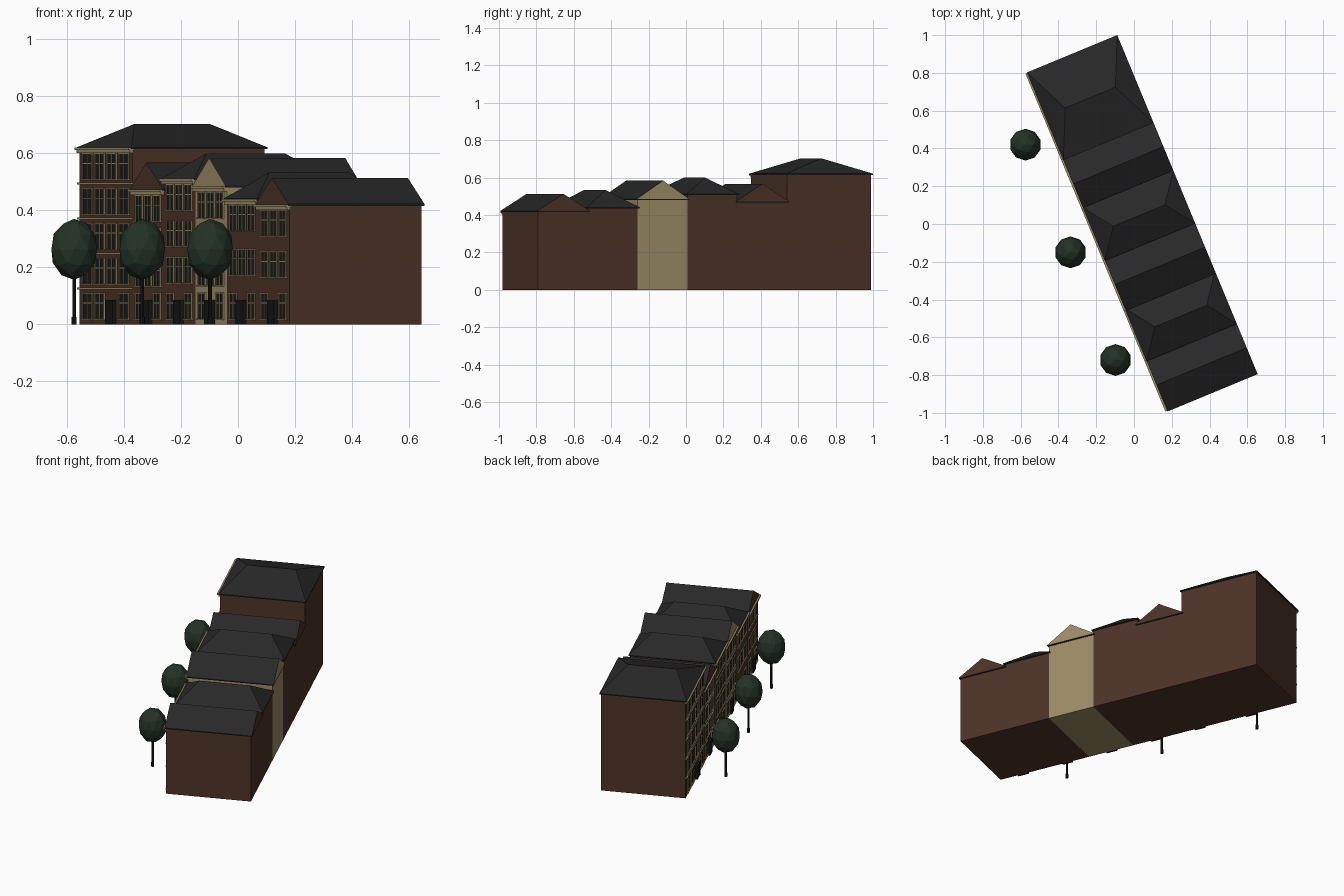
import bpy, bmesh, math
from mathutils import Matrix, Vector

cube = bpy.data.objects.get("Cube")
if cube:
    bpy.data.objects.remove(cube)


def material(name, rgb):
    m = bpy.data.materials.new(name)
    m.use_nodes = True
    m.diffuse_color = (*rgb, 1)
    m.node_tree.nodes["Principled BSDF"].inputs["Base Color"].default_value = (*rgb, 1)
    return m


BRICK = material("brown brick", (0.074, 0.033, 0.020))
CREAM = material("cream stone", (0.34, 0.27, 0.135))
SLATE = material("dark slate", (0.021, 0.021, 0.021))
GLASS = material("dark glass", (0.010, 0.011, 0.012))
DOOR = material("black door", (0.008, 0.008, 0.008))
LEAF = material("dark green leaves", (0.018, 0.032, 0.020))
BARK = material("dark bark", (0.011, 0.010, 0.009))

# The terrace is laid out along local x with its front on local y = 0
DEPTH = 0.501
TERRACE = Matrix.Translation((-0.556, 0.798, 0)) @ Matrix.Rotation(math.radians(-67.5), 4, "Z")


def finish(bm, name, mats, matrix=TERRACE):
    bmesh.ops.recalc_face_normals(bm, faces=bm.faces)
    mesh = bpy.data.meshes.new(name)
    bm.to_mesh(mesh)
    bm.free()
    for m in mats:
        mesh.materials.append(m)
    ob = bpy.data.objects.new(name, mesh)
    bpy.context.collection.objects.link(ob)
    ob.matrix_world = matrix
    return ob


def box(bm, x0, x1, y0, y1, z0, z1):
    size = Matrix.Diagonal((x1 - x0, y1 - y0, z1 - z0, 1))
    mid = Matrix.Translation(((x0 + x1) / 2, (y0 + y1) / 2, (z0 + z1) / 2))
    bmesh.ops.create_cube(bm, size=1, matrix=mid @ size)


def roof(name, x0, x1, eave, ridge, hip, wall):
    """Thin eave slab topped by a ridge running front to back."""
    over, rim = 0.008, 0.006
    a, b, c, d = x0 - over, x1 + over, -over, DEPTH + over
    bm = bmesh.new()
    rings = [[bm.verts.new((x, y, z)) for x, y in ((a, c), (b, c), (b, d), (a, d))]
             for z in (eave, eave + rim)]
    low, up = rings
    mid = (x0 + x1) / 2
    front = bm.verts.new((mid, c + hip, ridge))
    back = bm.verts.new((mid, d - hip, ridge))
    bm.faces.new(low)
    for i in range(4):
        j = (i + 1) % 4
        bm.faces.new((low[i], low[j], up[j], up[i]))
    bm.faces.new((up[1], up[2], back, front))
    bm.faces.new((up[3], up[0], front, back))
    for ends in ((up[0], up[1], front), (up[2], up[3], back)):
        f = bm.faces.new(ends)
        f.material_index = 0 if hip else 1
    finish(bm, name, [SLATE, wall])


def window(trim, glass, x, z, w, h):
    """Glass plate with side bars, mullion, transom, sill and lintel."""
    l, r, bar = x - w / 2, x + w / 2, 0.005
    box(glass, l, r, -0.002, 0.001, z, z + h)
    for cx in (l, x, r):
        box(trim, cx - bar / 2, cx + bar / 2, -0.005, 0.001, z, z + h)
    box(trim, l, r, -0.004, 0.001, z + 0.62 * h, z + 0.62 * h + 0.003)
    box(trim, l - 0.006, r + 0.006, -0.009, 0.001, z - 0.005, z)
    box(trim, l - 0.004, r + 0.004, -0.006, 0.001, z + h, z + h + 0.005)


def house(n, x0, width, eave, ridge, floors, bays, hip, wall):
    x1 = x0 + width
    bm = bmesh.new()
    box(bm, x0, x1, 0, DEPTH, 0, eave)
    finish(bm, f"house_walls_{n}", [wall])
    roof(f"house_roof_{n}", x0, x1, eave, ridge, hip, wall)

    # Windows, with a door in one ground floor bay
    trim, glass, door = bmesh.new(), bmesh.new(), bmesh.new()
    pitch = (width - 0.04) / bays
    step = (eave - 0.125) / (floors - 1)
    for floor in range(floors):
        z = 0.02 + floor * step
        for bay in range(bays):
            x = x0 + 0.02 + pitch * (bay + 0.5)
            if floor == 0 and bay == bays // 2:
                box(door, x - 0.033, x + 0.033, -0.013, 0.001, 0, 0.085)
            else:
                window(trim, glass, x, z, pitch * 0.74, 0.086)
        # String courses on the tall house
        if floor and bays > 3:
            box(trim, x0, x1, -0.010, 0.001, z - 0.020, z - 0.013)
    finish(trim, f"window_trim_{n}", [CREAM])
    finish(glass, f"window_glass_{n}", [GLASS])
    finish(door, f"front_door_{n}", [DOOR])

    # Stepped cornice
    bm = bmesh.new()
    box(bm, x0, x1, -0.011, 0.001, eave - 0.014, eave - 0.004)
    box(bm, x0 - 0.004, x1 + 0.004, -0.018, 0.001, eave - 0.004, eave + 0.005)
    finish(bm, f"cornice_{n}", [CREAM])


# Width, eave, ridge, floors, bays, hip length, wall
HOUSES = [
    (0.487, 0.615, 0.703, 5, 4, 0.115, BRICK),
    (0.288, 0.468, 0.567, 4, 3, 0, BRICK),
    (0.288, 0.506, 0.600, 4, 3, 0.11, BRICK),
    (0.288, 0.480, 0.584, 4, 3, 0, CREAM),
    (0.288, 0.435, 0.534, 3, 3, 0.11, BRICK),
    (0.288, 0.416, 0.513, 3, 3, 0, BRICK),
]
x = 0
for n, spec in enumerate(HOUSES, 1):
    house(n, x, *spec)
    x += spec[0]

# Street trees
for n, (tx, ty) in enumerate(((-0.575, 0.42), (-0.336, -0.15), (-0.098, -0.72)), 1):
    place = Matrix.Translation((tx, ty, 0))
    bm = bmesh.new()
    bmesh.ops.create_icosphere(bm, subdivisions=2, radius=1, matrix=Matrix.Translation((0, 0, 0.263))
                               @ Matrix.Diagonal((0.084, 0.084, 0.107, 1)))
    finish(bm, f"tree_crown_{n}", [LEAF], place)
    bm = bmesh.new()
    for radius, top in ((0.0065, 0.18), (0.009, 0.025)):
        bmesh.ops.create_cone(bm, cap_ends=True, segments=8, radius1=radius, radius2=radius,
                              depth=top, matrix=Matrix.Translation((0, 0, top / 2)))
    finish(bm, f"tree_trunk_{n}", [BARK], place)
